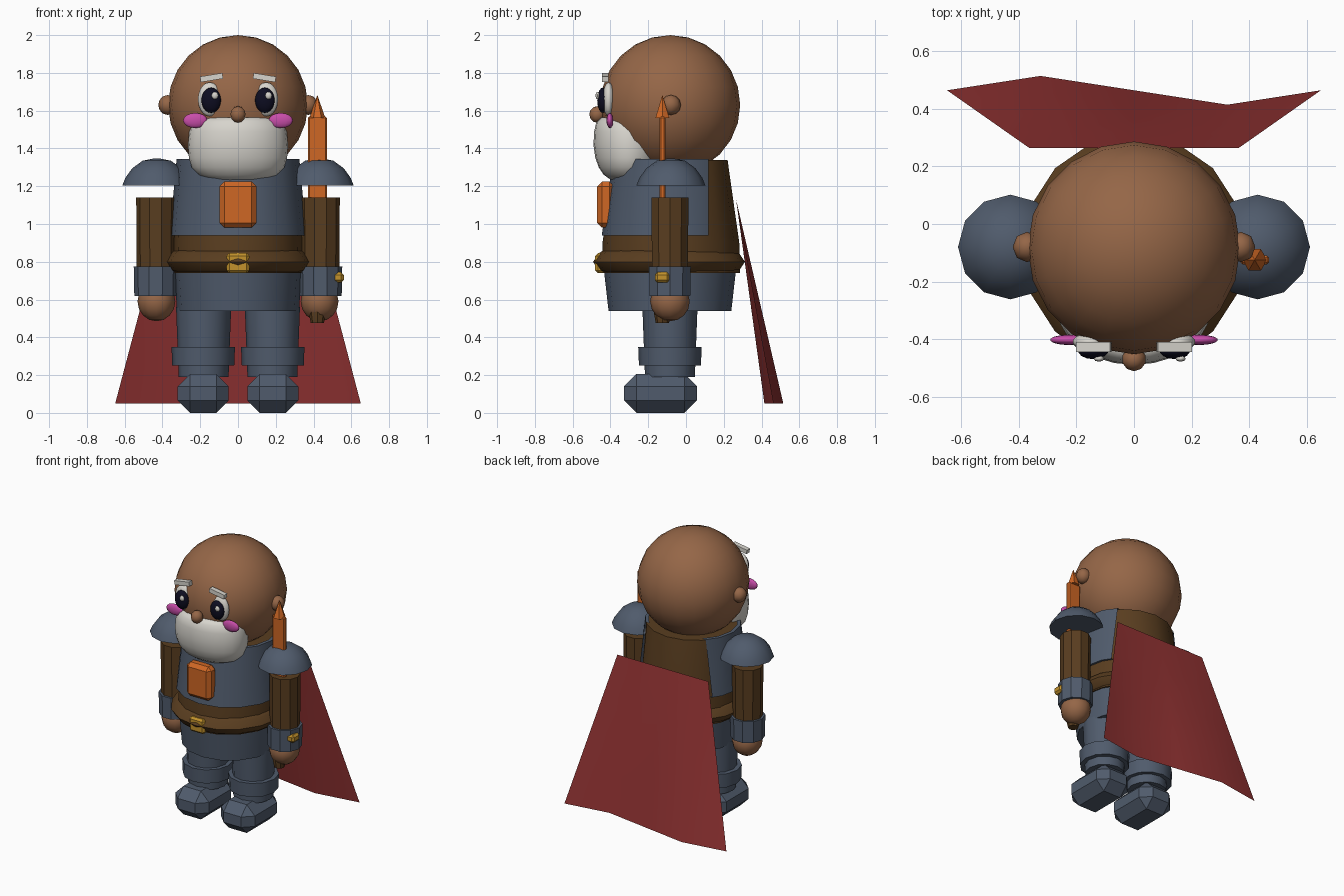
import bpy, bmesh, math
from mathutils import Vector

if "Cube" in bpy.data.objects:
    bpy.data.objects.remove(bpy.data.objects["Cube"])


def material(name, rgb):
    m = bpy.data.materials.new(name)
    m.diffuse_color = (*rgb, 1)
    m.use_nodes = True
    m.node_tree.nodes["Principled BSDF"].inputs["Base Color"].default_value = m.diffuse_color
    return m


SKIN = material("skin", (0.30, 0.133, 0.063))
SLATE = material("slate", (0.080, 0.105, 0.150))
BROWN = material("leather brown", (0.100, 0.047, 0.014))
WHITE = material("off white", (0.68, 0.66, 0.61))
RED = material("cape red", (0.29, 0.033, 0.033))
ORANGE = material("orange", (0.62, 0.135, 0.018))
PINK = material("pink", (0.58, 0.075, 0.40))
GOLD = material("gold", (0.55, 0.29, 0.025))
BLACK = material("eye black", (0.004, 0.004, 0.015))


def finish(name, bm, mat, loc=(0, 0, 0), angle=35):
    bmesh.ops.recalc_face_normals(bm, faces=bm.faces)
    me = bpy.data.meshes.new(name)
    bm.to_mesh(me)
    bm.free()
    me.materials.append(mat)
    ob = bpy.data.objects.new(name, me)
    ob.location = loc
    bpy.context.collection.objects.link(ob)
    if angle:
        bpy.ops.object.select_all(action="DESELECT")
        ob.select_set(True)
        bpy.context.view_layer.objects.active = ob
        bpy.ops.object.shade_smooth_by_angle(angle=math.radians(angle))
    return ob


def ball(name, mat, loc, radii, seg=12, rings=8):
    bm = bmesh.new()
    bmesh.ops.create_uvsphere(bm, u_segments=seg, v_segments=rings, radius=1)
    bmesh.ops.scale(bm, vec=radii, verts=bm.verts)
    return finish(name, bm, mat, loc, 60)


def box(name, mat, loc, size, bevel=0.0, tilt=0.0):
    bm = bmesh.new()
    bmesh.ops.create_cube(bm, size=1)
    bmesh.ops.scale(bm, vec=size, verts=bm.verts)
    if bevel:
        bmesh.ops.bevel(bm, geom=bm.edges[:], offset=bevel, segments=1,
                        affect="EDGES", profile=0.5)
    ob = finish(name, bm, mat, loc, 0)
    ob.rotation_euler.y = tilt
    return ob


def lathe(name, mat, loc, profile, seg=16, caps=True, cut_y=None, angle=35):
    """Stack elliptical rings given as (radius x, radius y, z)."""
    bm = bmesh.new()
    rings = []
    for rx, ry, z in profile:
        rings.append([bm.verts.new((rx * math.cos(2 * math.pi * i / seg),
                                    ry * math.sin(2 * math.pi * i / seg), z))
                      for i in range(seg)])
    for a, b in zip(rings, rings[1:]):
        for i in range(seg):
            j = (i + 1) % seg
            bm.faces.new((a[i], a[j], b[j], b[i]))
    if caps:
        bm.faces.new(rings[0][::-1])
        bm.faces.new(rings[-1])
    if cut_y is not None:
        bmesh.ops.bisect_plane(bm, geom=bm.verts[:] + bm.edges[:] + bm.faces[:],
                               plane_co=(0, cut_y - loc[1], 0), plane_no=(0, 1, 0),
                               clear_outer=True)
    return finish(name, bm, mat, loc, angle)


def tube(name, mat, x, y, profile, seg=12):
    return lathe(name, mat, (x, y, 0), [(r, r, z) for r, z in profile], seg)


# Head, nose and beard
ball("head", SKIN, (0, -0.083, 1.63), (0.37, 0.37, 0.37), 20, 12)
ball("nose", SKIN, (0, -0.47, 1.58), (0.042, 0.042, 0.044), 10, 6)
lathe("beard", WHITE, (0, -0.30, 0),
      [(0.08, 0.06, 1.222), (0.15, 0.095, 1.232), (0.21, 0.135, 1.26),
       (0.245, 0.162, 1.30), (0.26, 0.18, 1.35), (0.265, 0.19, 1.42),
       (0.258, 0.186, 1.49), (0.24, 0.175, 1.54), (0.20, 0.15, 1.565)], 24, angle=60)

# Torso: brown body with a slate plate round the front and sides
lathe("torso", BROWN, (0, -0.08, 0),
      [(0.345, 0.365, 0.74), (0.342, 0.362, 0.90), (0.315, 0.30, 1.34)])
lathe("chest_plate", SLATE, (0, -0.08, 0),
      [(0.345, 0.35, 0.941), (0.362, 0.366, 0.94), (0.325, 0.306, 1.345), (0.30, 0.28, 1.345)],
      caps=False, cut_y=0.12)
lathe("belt", BROWN, (0, -0.09, 0),
      [(0.335, 0.345, 0.742), (0.36, 0.372, 0.755), (0.388, 0.402, 0.80),
       (0.36, 0.372, 0.845), (0.335, 0.345, 0.862)])
lathe("hip_skirt", SLATE, (0, -0.085, 0), [(0.323, 0.325, 0.54), (0.338, 0.35, 0.76)])
box("belt_buckle", GOLD, (0, -0.453, 0.793), (0.12, 0.055, 0.105), 0.014)
box("chest_gem", ORANGE, (0, -0.425, 1.103), (0.196, 0.09, 0.245), 0.026)

# Paired parts
for s, side in ((-1, "left"), (1, "right")):
    ball(side + "_ear", SKIN, (s * 0.372, -0.08, 1.63), (0.05, 0.053, 0.053), 8, 6)
    ball(side + "_eye", WHITE, (s * 0.15, -0.41, 1.66), (0.064, 0.032, 0.09), 14, 10)
    ball(side + "_pupil", BLACK, (s * 0.142, -0.44, 1.655), (0.053, 0.03, 0.067), 14, 10)
    ball(side + "_eye_glint", WHITE, (s * 0.142 + 0.02, -0.468, 1.68), (0.018, 0.011, 0.02), 8, 6)
    box(side + "_eyebrow", WHITE, (s * 0.14, -0.428, 1.775), (0.12, 0.035, 0.03), 0, s * 0.16)
    ball(side + "_cheek", PINK, (s * 0.226, -0.403, 1.548), (0.066, 0.018, 0.04), 14, 8)

    # Arms
    tube(side + "_pauldron", SLATE, s * 0.43, -0.08,
         [(0.182, 1.205), (0.166, 1.245), (0.13, 1.295), (0.075, 1.335), (0.02, 1.346)])
    tube(side + "_sleeve", BROWN, s * 0.436, -0.085, [(0.10, 0.74), (0.103, 1.14)], 10)
    tube(side + "_bracer", SLATE, s * 0.436, -0.085, [(0.113, 0.62), (0.116, 0.775)], 10)
    ball(side + "_hand", SKIN, (s * 0.432, -0.085, 0.59), (0.10, 0.105, 0.105), 12, 8)

    # Legs
    tube(side + "_leg", SLATE, s * 0.182, -0.085, [(0.132, 0.19), (0.146, 0.56)])
    tube(side + "_knee_cuff", SLATE, s * 0.184, -0.085, [(0.164, 0.25), (0.168, 0.35)])
    box(side + "_boot", SLATE, (s * 0.184, -0.135, 0.103), (0.27, 0.385, 0.205), 0.065)

# Sword held upright in the right hand
SX, SY = 0.42, -0.125
box("sword_blade", ORANGE, (SX, SY, 1.16), (0.10, 0.032, 0.82), 0.008)
tube("sword_tip", ORANGE, SX, SY, [(0.043, 1.56), (0.001, 1.68)], 6)
box("sword_guard", GOLD, (0.455, SY, 0.717), (0.21, 0.078, 0.056), 0.014)
tube("sword_grip", BROWN, SX, SY, [(0.035, 0.475), (0.045, 0.53), (0.04, 0.72)], 8)

# Cape: flat at the top, waving towards the hem
bm = bmesh.new()
rows = []
for r in range(5):
    t = r / 4
    row = []
    for u, wave in ((-1, 0), (-0.5, 0.05), (0, 0), (0.5, -0.05), (1, 0)):
        row.append(bm.verts.new((u * (0.365 + 0.285 * t), 0.265 + 0.20 * t + wave * t,
                                 1.13 - 1.08 * t)))
    rows.append(row)
for a, b in zip(rows, rows[1:]):
    for i in range(4):
        bm.faces.new((a[i], a[i + 1], b[i + 1], b[i]))
finish("cape", bm, RED)
